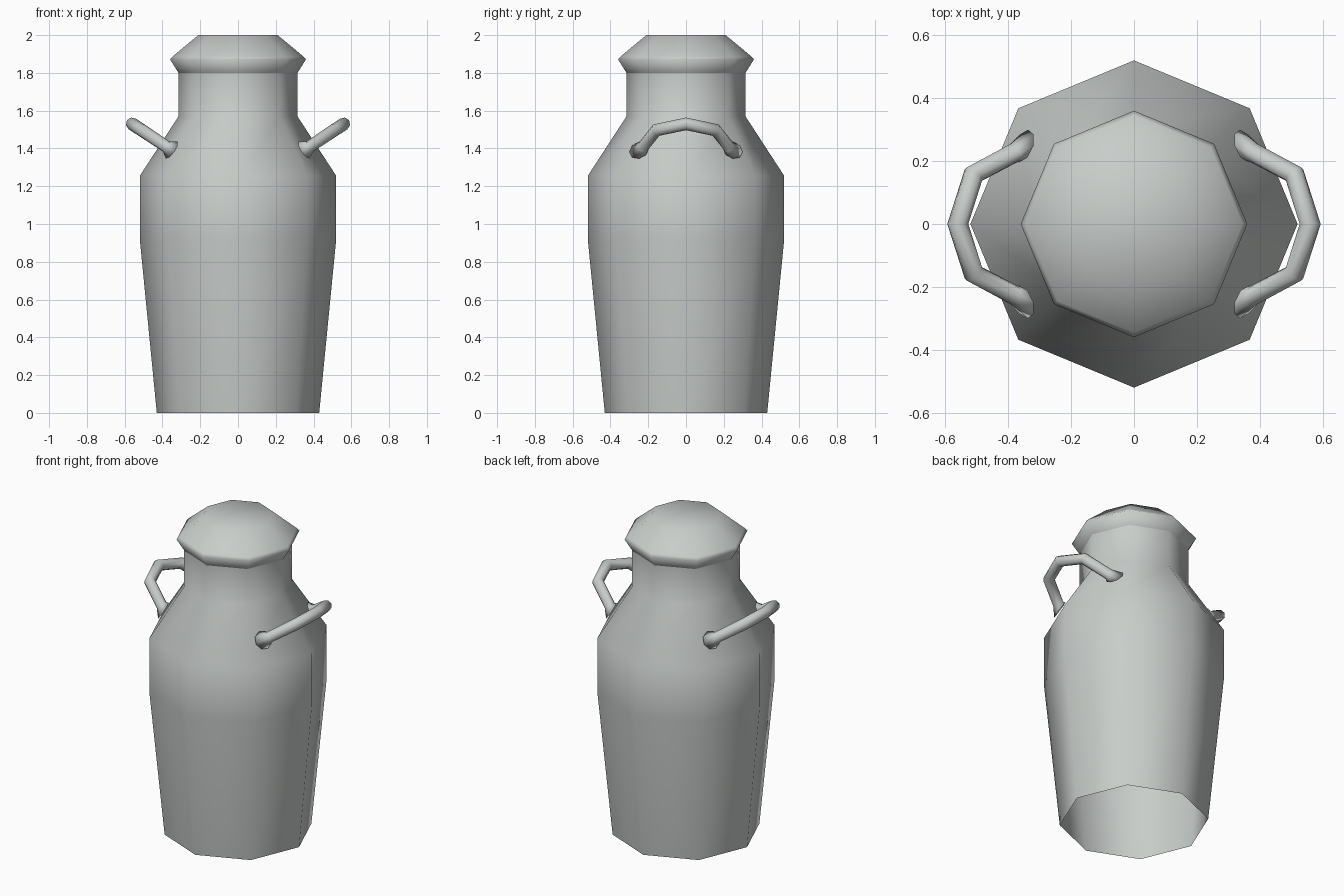
import bpy, bmesh
from math import cos, sin, pi
from mathutils import Vector

cube = bpy.data.objects.get("Cube")
if cube:
    bpy.data.objects.remove(cube)

SIDES = 8

metal = bpy.data.materials.new("pale grey metal")
metal.use_nodes = True
colour = (0.58, 0.61, 0.59, 1)
metal.diffuse_color = colour
metal.node_tree.nodes["Principled BSDF"].inputs["Base Color"].default_value = colour


def ring(bm, centre, axis, radius, up):
    """Ring of vertices around an axis."""
    axis = Vector(axis).normalized()
    u = (up - axis * up.dot(axis)).normalized()
    v = axis.cross(u)
    return [bm.verts.new(Vector(centre) + radius * (u * cos(a) + v * sin(a)))
            for a in (2 * pi * i / SIDES for i in range(SIDES))]


def skin(bm, rings):
    for a, b in zip(rings, rings[1:]):
        for i in range(SIDES):
            j = (i + 1) % SIDES
            bm.faces.new((a[i], a[j], b[j], b[i]))


def finish(bm, name):
    mesh = bpy.data.meshes.new(name)
    bm.to_mesh(mesh)
    bm.free()
    mesh.materials.append(metal)
    mesh.shade_smooth()
    obj = bpy.data.objects.new(name, mesh)
    bpy.context.collection.objects.link(obj)
    return obj


def lathe(name, profile, capped=False):
    bm = bmesh.new()
    rings = [ring(bm, (0, 0, z), (0, 0, 1), r, Vector((1, 0, 0))) for r, z in profile]
    skin(bm, rings)
    if capped:
        bm.faces.new(rings[-1])
    return finish(bm, name)


# Open-bottomed can body with shoulder and neck
lathe("can_body", [(0.43, 0), (0.52, 0.92), (0.52, 1.255), (0.315, 1.57), (0.315, 1.80)])

# Lid with flared rim and domed top
lathe("lid", [(0.315, 1.80), (0.36, 1.872), (0.345, 1.888), (0.21, 2.0)], capped=True)


def handle(name, side):
    # Half path from the shoulder to the apex, mirrored front to back
    half = [(0.345, 0.245, 1.387), (0.51, 0.157, 1.497)]
    path = [Vector(p) for p in half] + [Vector((0.56, 0, 1.53))]
    path += [Vector((x, -y, z)) for x, y, z in reversed(half)]
    up = Vector((-0.57, 0, 0.82))
    bm = bmesh.new()
    rings = []
    last = len(path) - 1
    for i, p in enumerate(path):
        before = (p - path[i - 1]).normalized() if i else Vector()
        after = (path[i + 1] - p).normalized() if i < last else Vector()
        if i in (0, last):
            # Flared foot lying on the sloping shoulder
            s = 1 if i == 0 else -1
            normal = Vector((0.78, 0.32 * s, 0.54)).normalized()
            foot = ring(bm, p + normal * 0.008, normal * s, 0.055, up)
            neck = ring(bm, p + (after - before) * 0.045, after + before, 0.032, up)
            rings += [foot, neck] if s > 0 else [neck, foot]
        else:
            rings.append(ring(bm, p, before + after, 0.034, up))
    skin(bm, rings)
    bm.faces.new(reversed(rings[0]))
    bm.faces.new(rings[-1])
    for v in bm.verts:
        v.co.x *= side
    bmesh.ops.recalc_face_normals(bm, faces=bm.faces)
    finish(bm, name)


# Carrying handles on both sides
handle("left_handle", 1)
handle("right_handle", -1)
